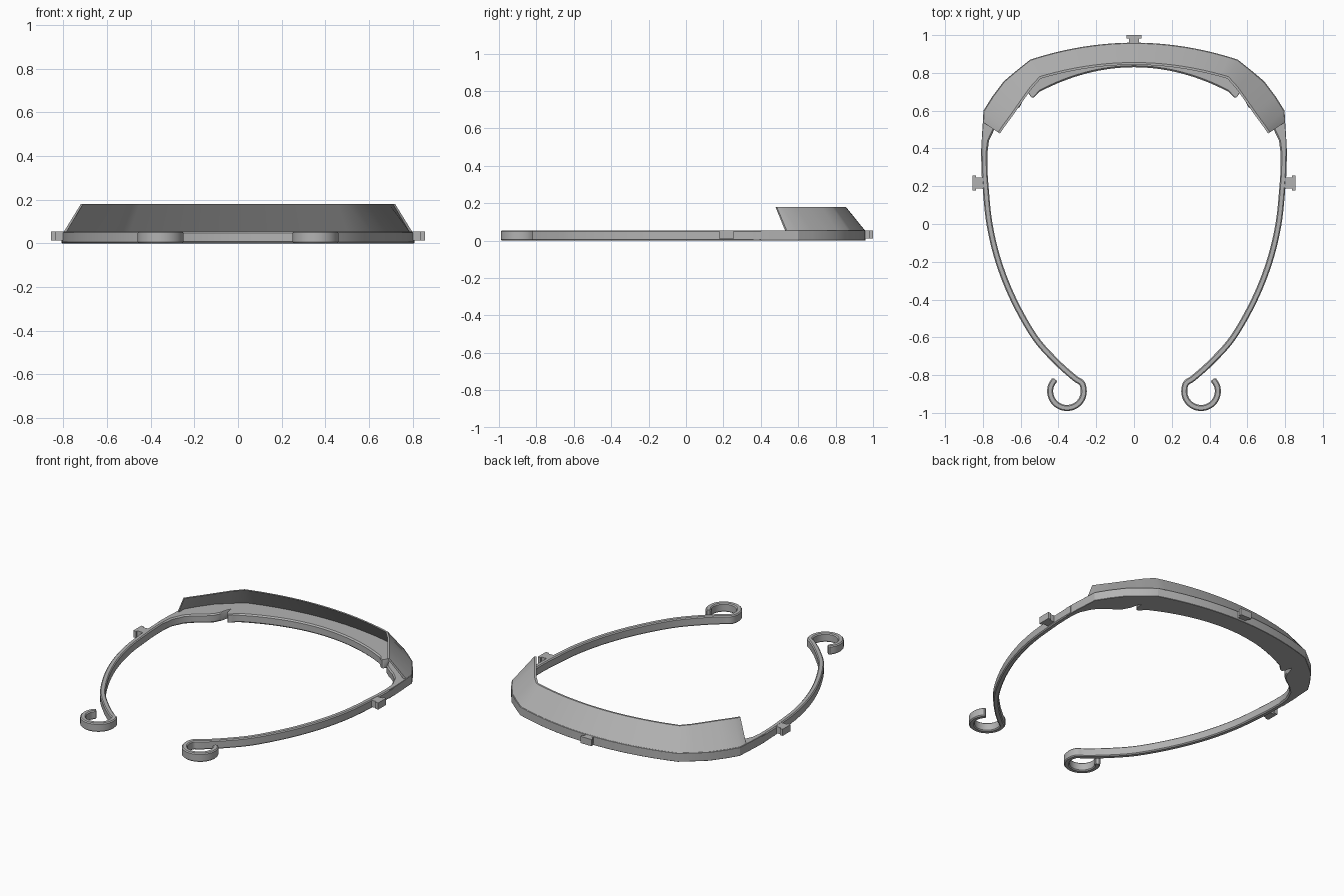
import bpy, bmesh, math
from mathutils import Vector

if "Cube" in bpy.data.objects:
    bpy.data.objects.remove(bpy.data.objects["Cube"], do_unlink=True)

GREY = (0.45, 0.45, 0.45, 1)
mat = bpy.data.materials.new("plain grey plastic")
mat.use_nodes = True
mat.diffuse_color = GREY
mat.node_tree.nodes["Principled BSDF"].inputs["Base Color"].default_value = GREY
HEIGHT = 0.055


def finish(name, bm):
    bmesh.ops.recalc_face_normals(bm, faces=bm.faces)
    mesh = bpy.data.meshes.new(name)
    bm.to_mesh(mesh)
    bm.free()
    mesh.materials.append(mat)
    ob = bpy.data.objects.new(name, mesh)
    bpy.context.collection.objects.link(ob)
    bpy.ops.object.select_all(action='DESELECT')
    ob.select_set(True)
    bpy.context.view_layer.objects.active = ob
    bpy.ops.object.shade_smooth_by_angle(angle=math.radians(25))
    return ob


def loft(name, rows, side=1):
    """Skin a list of closed cross-sections and cap both ends."""
    bm = bmesh.new()
    rings = [[bm.verts.new((p[0] * side, p[1], p[2])) for p in row] for row in rows]
    n = len(rings[0])
    for a, b in zip(rings, rings[1:]):
        for i in range(n):
            j = (i + 1) % n
            bm.faces.new((a[i], a[j], b[j], b[i]))
    bm.faces.new(rings[0])
    bm.faces.new(rings[-1])
    return finish(name, bm)


def section(inner, outer, c_in=0.008, c_out=0.008):
    """Bar section with chamfered corners between two plan points."""
    a, b = Vector(inner), Vector(outer)
    d = (b - a).normalized()
    pts = []
    for p, off, c in ((a, d, c_in), (b, -d, c_out)):
        q = p + off * c
        col = [(*q, 0), (*p, c), (*p, HEIGHT - c), (*q, HEIGHT)]
        pts += col if p is a else col[::-1]
    return pts


def spline(pts, steps=6):
    """Smooth path through plan points."""
    p = [Vector(q) for q in pts]
    p = [2 * p[0] - p[1]] + p + [2 * p[-1] - p[-2]]
    out = []
    for a, b, c, d in zip(p, p[1:], p[2:], p[3:]):
        for k in range(steps):
            t = k / steps
            out.append(0.5 * (2 * b + (c - a) * t + (2 * a - 5 * b + 4 * c - d) * t * t
                              + (3 * b - a - 3 * c + d) * t ** 3))
    return out + [p[-2]]


def block(name, centre, size):
    bm = bmesh.new()
    bmesh.ops.create_cube(bm, size=1)
    for v in bm.verts:
        v.co = Vector(centre) + Vector([v.co[i] * size[i] for i in range(3)])
    return finish(name, bm)


# Brow plate: curved front band with rounded tips
def brow_outer(x):
    return (x, 0.96 - 0.09 * (x / 0.55) ** 2)


rows = []
for i in range(-16, 17):
    t = i / 16
    rows.append(section((0.50 * t, 0.83 - 0.13 * t * t), brow_outer(0.55 * t), c_out=0.002))
tip = [((0.515, 0.685), (0.565, 0.73)), ((0.528, 0.672), (0.558, 0.692)),
       ((0.538, 0.668), (0.548, 0.676))]
for a, b in tip:
    rows.append(section(a, b, 0.004, 0.004))
    rows.insert(0, section((-a[0], a[1]), (-b[0], b[1]), 0.004, 0.004))
loft("brow_plate", rows)

# Side plates, arms with curled hooks
side_outer = [(0.808, 0.36), (0.806, 0.45), (0.80, 0.545), (0.797, 0.60), (0.75, 0.675),
              (0.69, 0.755), (0.625, 0.81), (0.55, 0.87), (0.53, 0.875)]
side_inner = [(0.778, 0.36), (0.768, 0.44), (0.735, 0.51), (0.69, 0.555), (0.64, 0.59),
              (0.605, 0.62), (0.585, 0.66), (0.575, 0.71), (0.55, 0.745)]
hook = Vector((0.355, -0.885))
arm = [(0.793, 0.40), (0.792, 0.30), (0.786, 0.20), (0.765, 0), (0.717, -0.20),
       (0.638, -0.40), (0.525, -0.60), (0.41, -0.73), (0.315, -0.815)]
for k in range(12):
    a = math.radians(150 + k * 255 / 11)
    arm.append(hook + 0.089 * Vector((math.cos(a), math.sin(a))))
path = spline(arm)
arm_rows = []
for i, p in enumerate(path):
    d = (path[min(i + 1, len(path) - 1)] - path[max(i - 1, 0)]).normalized()
    half = 0.009 if i == len(path) - 1 else 0.016
    n = Vector((-d.y, d.x)) * half
    arm_rows.append(section(p - n, p + n, 0.006, 0.006))

for side, label in ((1, "left"), (-1, "right")):
    loft(label + "_side_plate",
         [section(a, b, c_out=0.002) for a, b in zip(side_inner, side_outer)], side)
    loft(label + "_arm_and_hook", arm_rows, side)
    block(label + "_clip_stem", (side * 0.818, 0.217, 0.033), (0.06, 0.06, 0.042))
    block(label + "_clip_flange", (side * 0.846, 0.217, 0.033), (0.02, 0.08, 0.042))

# Front clip
block("front_clip_stem", (0, 0.967, 0.033), (0.054, 0.05, 0.042))
block("front_clip_flange", (0, 0.991, 0.033), (0.078, 0.018, 0.042))

# Visor: thin wall leaning inward
low = [(0.625, 0.81), (0.69, 0.755), (0.75, 0.675), (0.797, 0.60), (0.80, 0.54)]
high = [(0.55, 0.725), (0.60, 0.655), (0.645, 0.59), (0.70, 0.515), (0.72, 0.485)]
pairs = [((-b[0], b[1]), (-t[0], t[1])) for b, t in zip(low, high)][::-1]
for i in range(-12, 13):
    u = i / 12
    pairs.append((brow_outer(0.55 * u), (0.50 * u, 0.855 - 0.075 * u * u)))
pairs += list(zip(low, high))
rows = []
for b, t in pairs:
    b, t = Vector(b), Vector(t)
    n = (b - t).normalized() * 0.012
    rows.append([(*b, 0.05), (*t, 0.18), (*(t - n), 0.18), (*(b - n), 0.045)])
loft("visor", rows)
